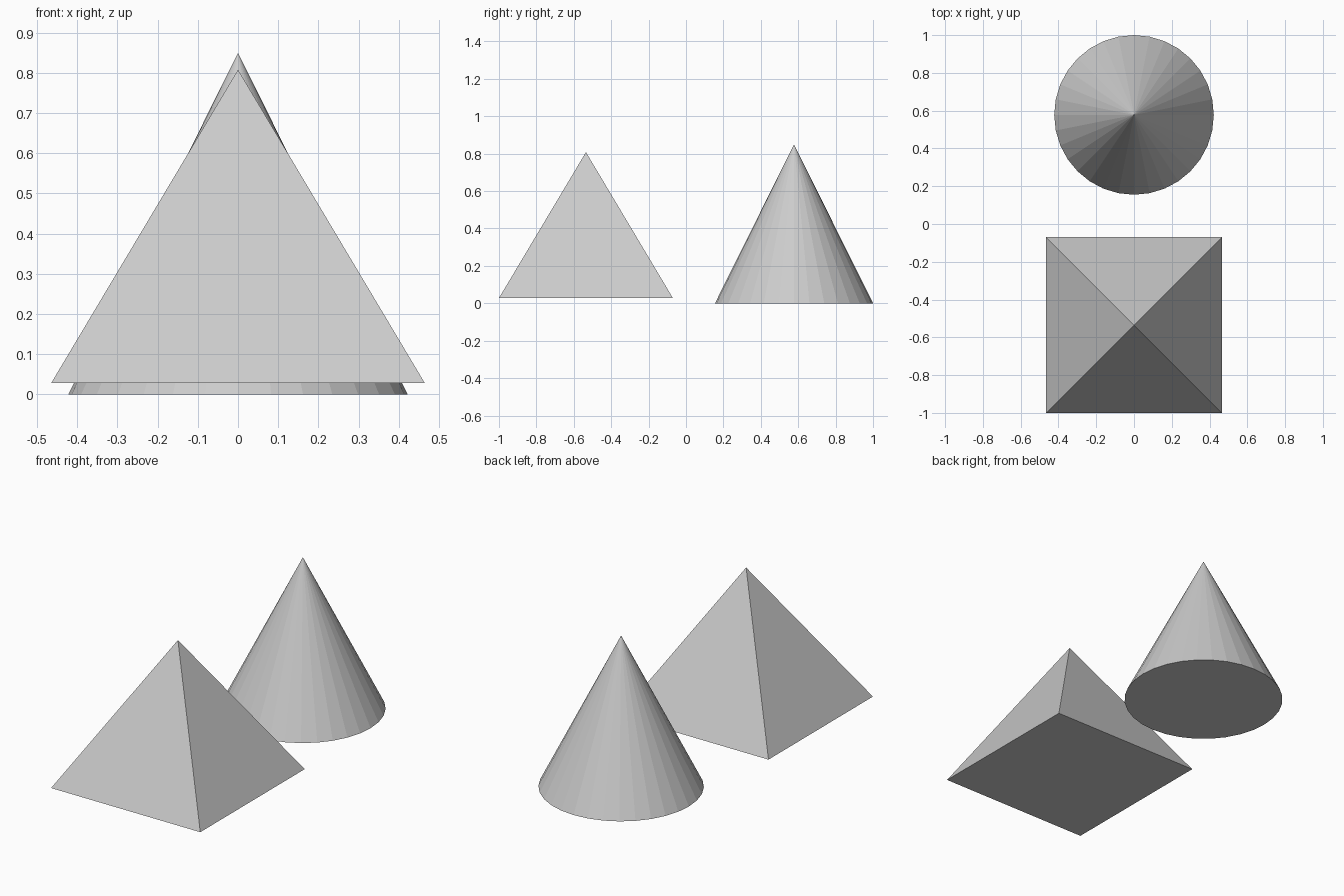
import bpy
import math

if "Cube" in bpy.data.objects:
    bpy.data.objects.remove(bpy.data.objects["Cube"])


def add_spire(name, sides, radius, z_base, z_top, y, turn=0.0):
    """Closed, flat-faced cone with the given number of sides."""
    bpy.ops.mesh.primitive_cone_add(
        vertices=sides, radius1=radius, radius2=0.0, depth=z_top - z_base,
        location=(0, y, (z_base + z_top) / 2), rotation=(0, 0, turn))
    bpy.context.object.name = name


# Round cone at the back
add_spire("cone", 32, 0.4225, 0.0, 0.85, 0.5775)

# Square pyramid at the front, raised slightly above the ground
half_width = 0.465
add_spire("pyramid", 4, half_width * math.sqrt(2), 0.028, 0.808, -0.535, math.radians(45))
